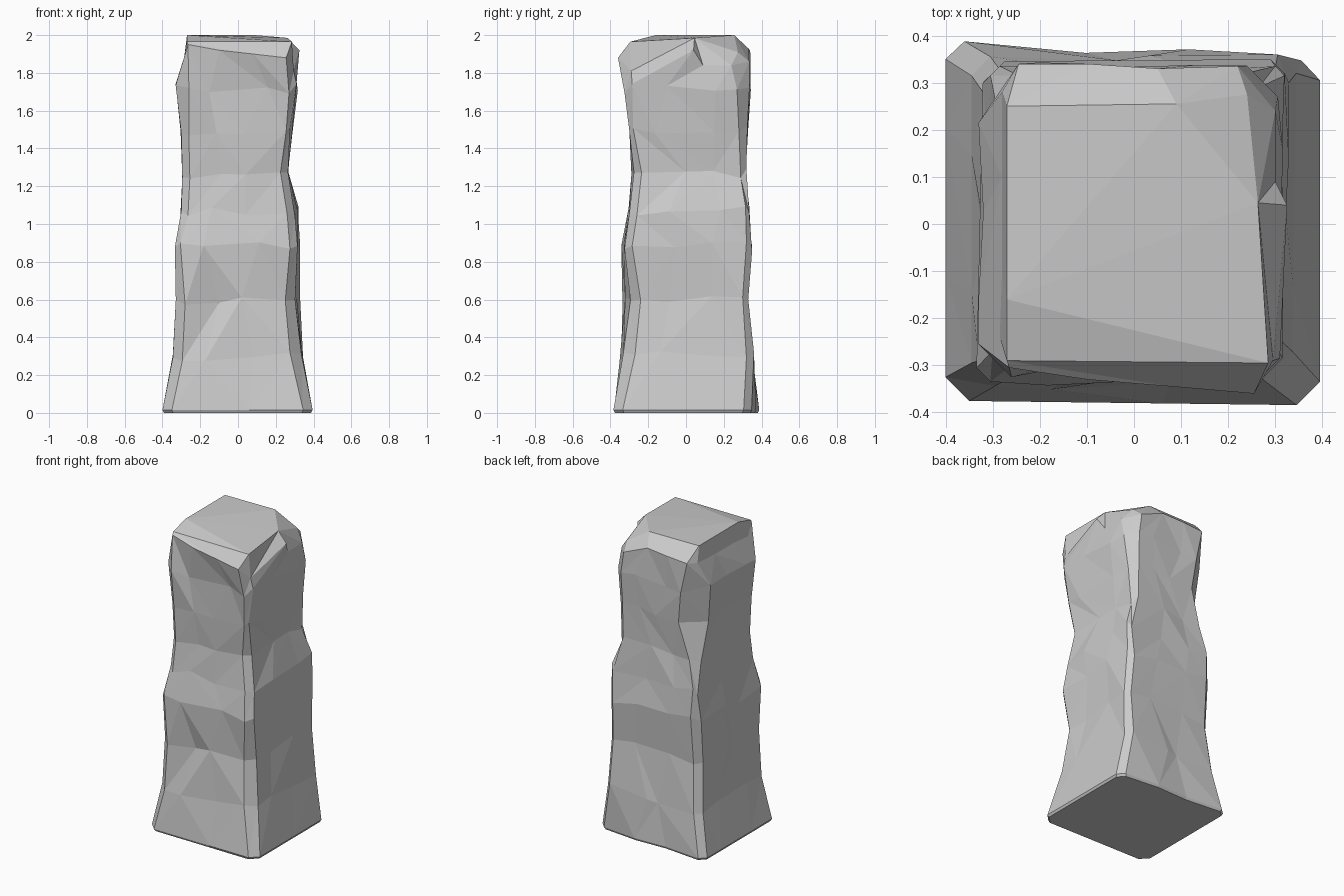
import bpy, bmesh, random
from mathutils import Vector

random.seed(7)

cube = bpy.data.objects.get("Cube")
if cube:
    bpy.data.objects.remove(cube, do_unlink=True)

# Plain grey stone
stone = bpy.data.materials.new("grey stone")
stone.use_nodes = True
colour = (0.6, 0.6, 0.6, 1)
stone.diffuse_color = colour
stone.node_tree.nodes["Principled BSDF"].inputs["Base Color"].default_value = colour

# Height, then front left, front right, back right and back left corners,
# each as distance out sideways, distance out in depth and size of the cut
LEVELS = [
    (.015, (.40, .375, .05), (.395, .385, .05), (.395, .345, .04), (.40, .39, .04)),
    (.30, (.345, .345, .05), (.335, .33, .06), (.345, .36, .04), (.345, .355, .04)),
    (.60, (.33, .34, .05), (.30, .29, .05), (.33, .33, .03), (.32, .32, .04)),
    (.88, (.335, .335, .03), (.315, .325, .04), (.32, .35, .03), (.32, .345, .045)),
    (1.07, (.30, .305, .035), (.30, .30, .04), (.32, .335, .02), (.305, .335, .02)),
    (1.27, (.295, .285, .04), (.265, .275, .04), (.265, .32, .03), (.295, .315, .05)),
    (1.50, (.30, .295, .04), (.275, .30, .02), (.28, .325, .045), (.305, .33, .13)),
    (1.72, (.33, .325, .07), (.31, .325, .04), (.305, .335, .065), (.33, .345, .13)),
]
# Outward bulges on each side at each height, front round to left
BULGES = [
    (0, 0, 0, 0, .01, -.01, 0, 0),
    (.01, 0, 0, 0, 0, -.01, 0, 0),
    (-.03, .01, -.01, -.01, 0, 0, 0, -.01),
    (.01, 0, 0, .01, 0, 0, 0, 0),
    (0, 0, .01, 0, -.01, 0, 0, 0),
    (0, .01, 0, 0, 0, -.01, 0, 0),
    (0, 0, .01, .01, 0, 0, -.01, 0),
    (-.03, -.02, 0, .01, 0, -.01, -.01, 0),
]
OUTWARD = [Vector(d) for d in ((0, -1), (1, 0), (0, 1), (-1, 0))]
QUADRANTS = [(-1, -1), (1, -1), (1, 1), (-1, 1)]


def wall_ring(level, bulges):
    """Four cut corners with two off-line points on each side between them."""
    z, *corners = level
    points = [Vector((sx * x, sy * y)) for (sx, sy), (x, y, _) in zip(QUADRANTS, corners)]
    ring = []
    for side in range(4):
        following = (side + 1) % 4
        a, b = points[side], points[following]
        along = (b - a).normalized()
        start, end = a + along * corners[side][2], b - along * corners[following][2]
        first = start.lerp(end, random.uniform(.2, .45)) + OUTWARD[side] * bulges[2 * side]
        second = start.lerp(end, random.uniform(.55, .8)) + OUTWARD[side] * bulges[2 * side + 1]
        for p in (start, first, second, end):
            wobble = random.uniform(-.03, .03) if z > .1 else 0
            ring.append(Vector((p.x, p.y, z + wobble)))
    return ring


rings = [wall_ring(level, bulges) for level, bulges in zip(LEVELS, BULGES)]

# Narrow bevel under the foot
rings.insert(0, [Vector((p.x * .98, p.y * .98, 0)) for p in rings[0]])

# Uneven lip below the top, with a chip on the right side
rings.append([Vector(p) for p in (
    (-.265, -.305, 1.95), (-.1, -.33, 1.92), (.08, -.345, 1.9), (.255, -.36, 1.88),
    (.295, -.29, 1.81), (.325, .04, 1.92), (.3, .09, 1.84), (.3, .24, 1.84),
    (.22, .335, 1.86), (.05, .33, 1.93), (-.1, .34, 1.92), (-.245, .34, 1.91),
    (-.28, .28, 1.9), (-.28, .1, 1.89), (-.28, -.1, 1.89), (-.285, -.24, 1.88))])

# Tilted top with a low back right corner
front_left, front_right = Vector((-.27, -.29, 1.965)), Vector((.285, -.295, 1.965))
right_mid, back_right = Vector((.263, .045, 1.985)), Vector((.24, .275, 1.91))
back_mid, back_left, left_mid = Vector((.09, .255, 2)), Vector((-.27, .25, 2)), Vector((-.27, -.16, 2))
rings.append([front_left, front_left, front_right, front_right,
              front_right, right_mid, right_mid, back_right,
              back_right, back_mid, back_left, back_left,
              back_left, back_left, left_mid, front_left])

# Join the rings with triangles whose diagonals vary
bm = bmesh.new()
loops = [[bm.verts.new(p) for p in ring] for ring in rings]
count = len(loops[0])
for row, (low, high) in enumerate(zip(loops, loops[1:])):
    for i in range(count):
        j = (i + 1) % count
        a, b, c, d = low[i], low[j], high[j], high[i]
        if row == 0:
            bm.faces.new((a, b, c, d))
        elif random.random() < .5:
            bm.faces.new((a, b, c))
            bm.faces.new((a, c, d))
        else:
            bm.faces.new((a, b, d))
            bm.faces.new((b, c, d))

# Flat underside and faceted top
bm.faces.new(reversed(loops[0]))
top = loops[-1]
for corners in ((0, 2, 14), (14, 2, 5), (14, 5, 9), (5, 7, 9), (14, 9, 10)):
    bm.faces.new([top[i] for i in corners])

bmesh.ops.remove_doubles(bm, verts=bm.verts, dist=.0005)
bmesh.ops.recalc_face_normals(bm, faces=bm.faces)
mesh = bpy.data.meshes.new("stone_pillar")
bm.to_mesh(mesh)
bm.free()
mesh.materials.append(stone)
pillar = bpy.data.objects.new("stone_pillar", mesh)
bpy.context.collection.objects.link(pillar)
